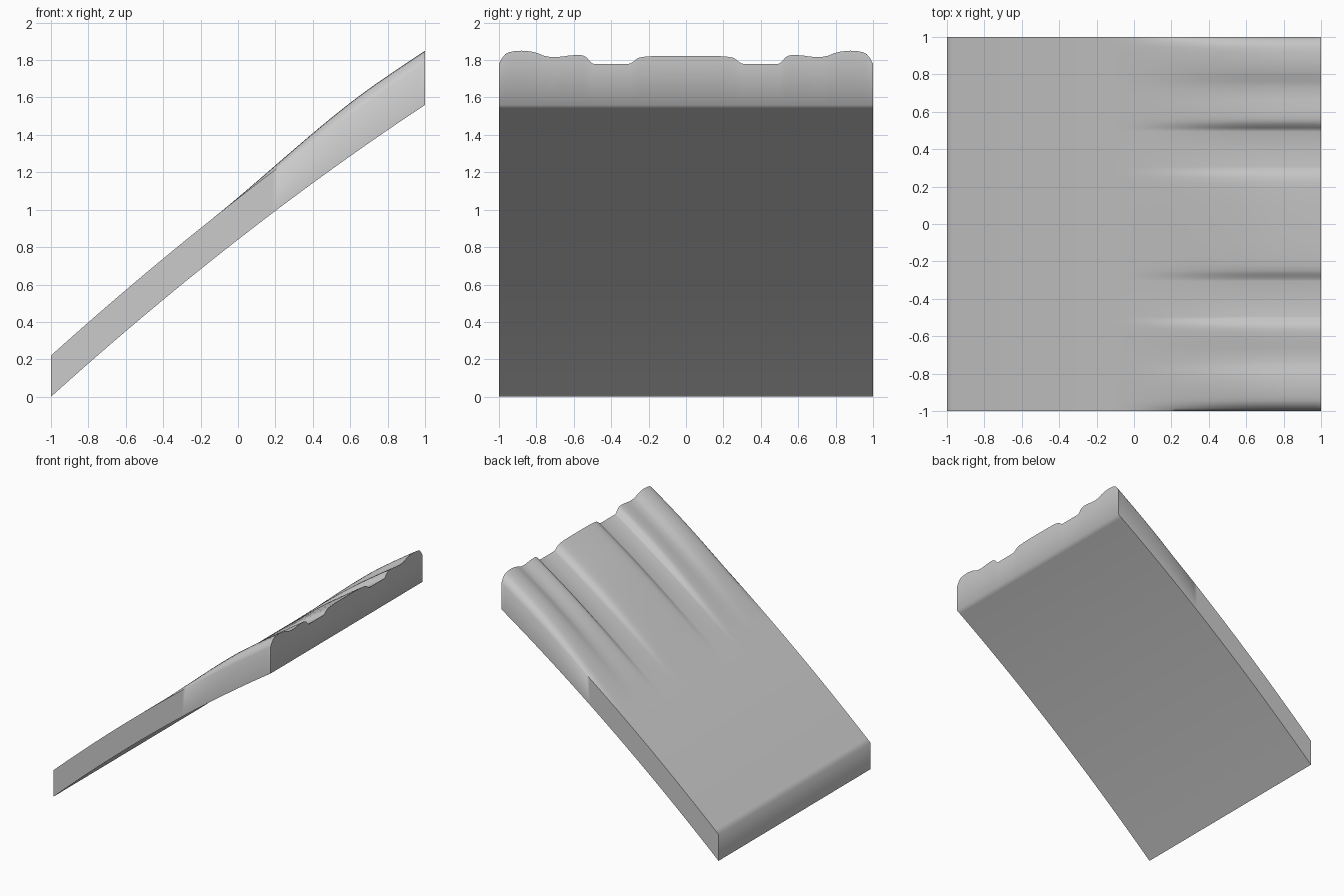
import bpy, bmesh, math

if "Cube" in bpy.data.objects:
    bpy.data.objects.remove(bpy.data.objects["Cube"])

THICK = 0.22
NX = 64

# half cross-section of the raised ribs: (distance from centre, height) at full strength
HALF = [(0, .043), (.1, .043), (.18, .041), (.22, .038), (.25, .033), (.265, .025),
        (.28, .013), (.295, .003), (.305, 0), (.4, 0), (.495, 0), (.505, .004),
        (.515, .015), (.53, .032), (.545, .042), (.56, .046), (.58, .047), (.62, .045),
        (.66, .039), (.69, .036), (.73, .037), (.76, .043), (.79, .056), (.82, .064),
        (.85, .068), (.88, .070), (.92, .067), (.945, .062), (.965, .053),
        (.985, .029), (1, 0)]
PROFILE = [(-y, h) for y, h in reversed(HALF[1:])] + HALF


def under(x):
    """Height of the gently arched underside."""
    return 0.84 + 0.78 * x - 0.06 * x * x


def fade(x):
    """Ribs grow smoothly towards the high end."""
    t = min(1, max(0, (x + 0.15) / 0.9))
    return t * t * (3 - 2 * t)


bm = bmesh.new()
top, bottom = [], []
for i in range(NX + 1):
    x = -1 + 2 * i / NX
    top.append([bm.verts.new((x, y, under(x) + THICK + h * fade(x))) for y, h in PROFILE])
    bottom.append([bm.verts.new((x, y, under(x))) for y, h in PROFILE])

# top and underside skins
for i in range(NX):
    for j in range(len(PROFILE) - 1):
        for g in (top, bottom):
            bm.faces.new((g[i][j], g[i + 1][j], g[i + 1][j + 1], g[i][j + 1]))
    # long side walls
    for j in (0, -1):
        bm.faces.new((bottom[i][j], bottom[i + 1][j], top[i + 1][j], top[i][j]))
# end walls
for i in (0, NX):
    for j in range(len(PROFILE) - 1):
        bm.faces.new((bottom[i][j], bottom[i][j + 1], top[i][j + 1], top[i][j]))
bmesh.ops.recalc_face_normals(bm, faces=bm.faces)

mesh = bpy.data.meshes.new("ribbed_ramp")
bm.to_mesh(mesh)
bm.free()
ramp = bpy.data.objects.new("ribbed_ramp", mesh)
bpy.context.collection.objects.link(ramp)

grey = bpy.data.materials.new("light grey")
grey.diffuse_color = (0.6, 0.6, 0.6, 1)
grey.use_nodes = True
grey.node_tree.nodes["Principled BSDF"].inputs["Base Color"].default_value = grey.diffuse_color
mesh.materials.append(grey)

# smooth over soft edges, keep the hard corners
bpy.context.view_layer.objects.active = ramp
ramp.select_set(True)
bpy.ops.object.shade_smooth_by_angle(angle=math.radians(60))
